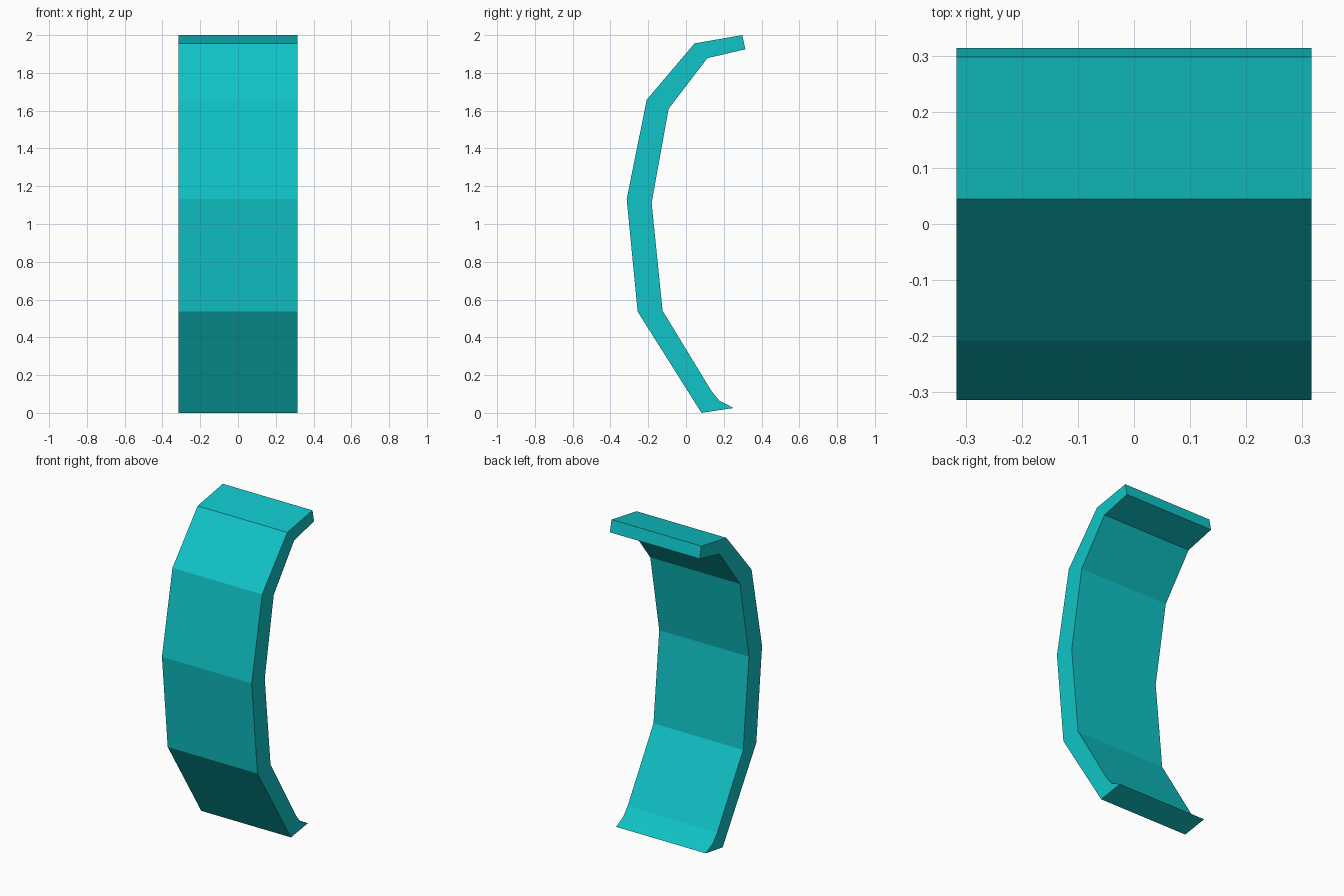
import bpy, bmesh

if "Cube" in bpy.data.objects:
    bpy.data.objects.remove(bpy.data.objects["Cube"])

HALF_WIDTH = 0.316

# Side profile (y, z): outer edge from top lip to foot, then inner edge back up
profile = [
    (0.298, 2.0), (0.045, 1.956), (-0.208, 1.658), (-0.314, 1.132),
    (-0.256, 0.536), (0.082, 0.0), (0.252, 0.026),
    (0.178, 0.064), (0.136, 0.114), (-0.124, 0.541), (-0.182, 1.112),
    (-0.092, 1.61), (0.113, 1.878), (0.314, 1.925),
]

# Extrude the profile across the width
bm = bmesh.new()
side = bm.faces.new([bm.verts.new((-HALF_WIDTH, y, z)) for y, z in profile])
ext = bmesh.ops.extrude_face_region(bm, geom=[side], use_keep_orig=True)
moved = [v for v in ext["geom"] if isinstance(v, bmesh.types.BMVert)]
bmesh.ops.translate(bm, verts=moved, vec=(2 * HALF_WIDTH, 0, 0))
bmesh.ops.recalc_face_normals(bm, faces=bm.faces[:])

mesh = bpy.data.meshes.new("curved_panel")
bm.to_mesh(mesh)
bm.free()
panel = bpy.data.objects.new("curved_panel", mesh)
bpy.context.collection.objects.link(panel)

# Teal finish
teal = bpy.data.materials.new("teal")
teal.diffuse_color = (0.005, 0.55, 0.57, 1)
teal.use_nodes = True
teal.node_tree.nodes["Principled BSDF"].inputs["Base Color"].default_value = teal.diffuse_color
mesh.materials.append(teal)
